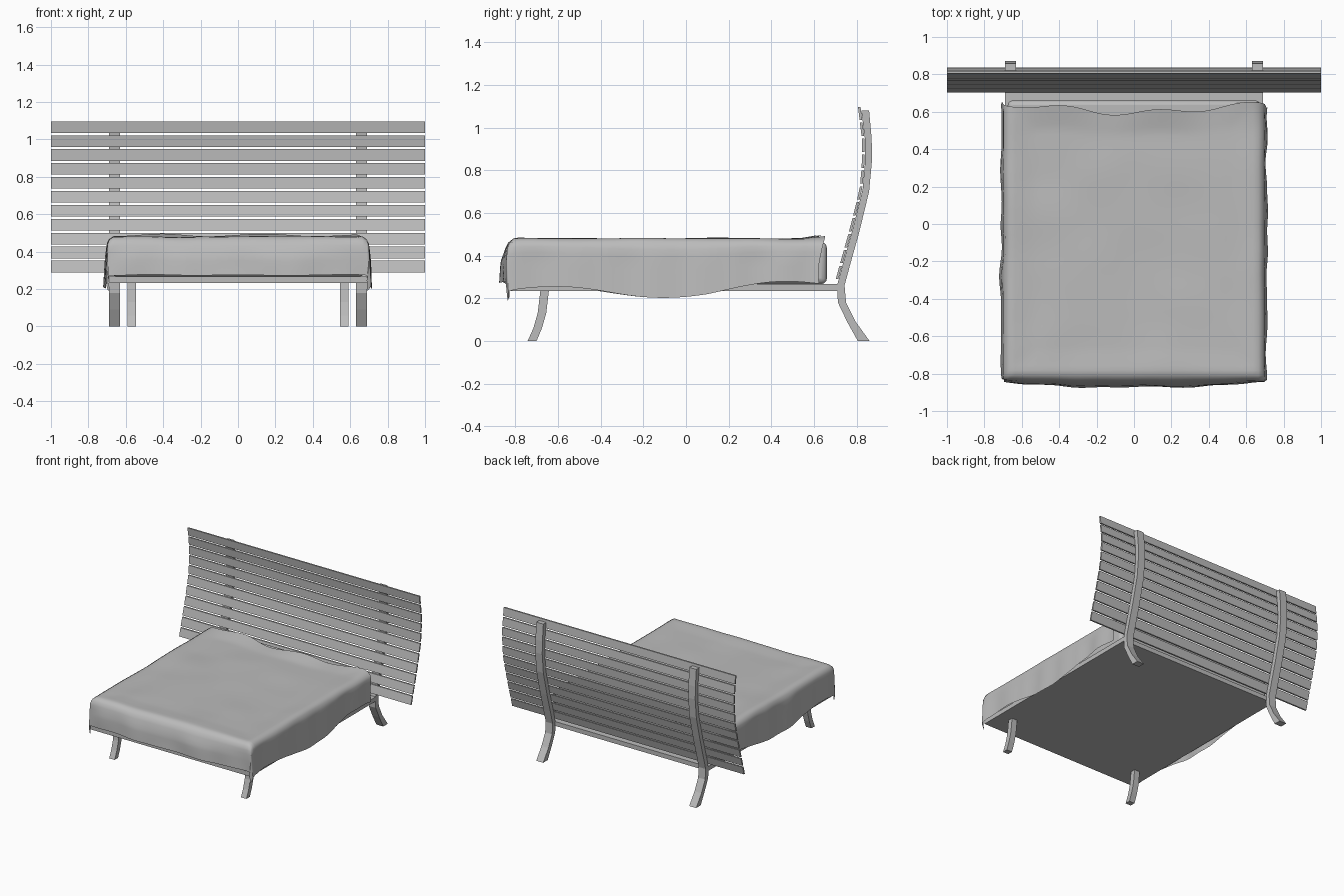
import bpy, bmesh, math
from mathutils import Vector, noise

cube = bpy.data.objects.get("Cube")
if cube:
    bpy.data.objects.remove(cube, do_unlink=True)

grey = bpy.data.materials.new("light grey")
grey.use_nodes = True
grey.diffuse_color = (0.5, 0.5, 0.5, 1)
grey.node_tree.nodes["Principled BSDF"].inputs["Base Color"].default_value = (0.5, 0.5, 0.5, 1)


def finish(bm, name):
    """Turn a bmesh into a named object."""
    bmesh.ops.recalc_face_normals(bm, faces=bm.faces)
    mesh = bpy.data.meshes.new(name)
    bm.to_mesh(mesh)
    bm.free()
    mesh.materials.append(grey)
    obj = bpy.data.objects.new(name, mesh)
    bpy.context.collection.objects.link(obj)
    return obj


def smooth(obj, angle):
    bpy.ops.object.select_all(action='DESELECT')
    obj.select_set(True)
    bpy.context.view_layer.objects.active = obj
    bpy.ops.object.shade_smooth_by_angle(angle=math.radians(angle))


def strip(name, x0, x1, front, back):
    """Solid between two (y, z) edge lines, from x0 to x1."""
    bm = bmesh.new()
    rings = [[bm.verts.new(p) for p in ((x0, *f), (x1, *f), (x1, *b), (x0, *b))]
             for f, b in zip(front, back)]
    for a, b in zip(rings, rings[1:]):
        for i in range(4):
            j = (i + 1) % 4
            bm.faces.new((a[i], a[j], b[j], b[i]))
    bm.faces.new(rings[0])
    bm.faces.new(rings[-1])
    return finish(bm, name)


def box(name, x, y0, y1, z0, z1, bevel=0):
    obj = strip(name, -x, x, [(y0, z0), (y0, z1)], [(y1, z0), (y1, z1)])
    if bevel:
        mod = obj.modifiers.new("rounding", 'BEVEL')
        mod.width, mod.segments = bevel, 3
        smooth(obj, 40)
    return obj


# Curved posts (rear legs and headboard supports) and front legs
post_front = [(.805, 0), (.755, .09), (.712, .18), (.708, .26), (.735, .36), (.78, .52),
              (.828, .71), (.84, .85), (.838, .95), (.822, 1.08)]
post_back = [(.86, 0), (.795, .09), (.75, .18), (.743, .26), (.77, .36), (.812, .51),
             (.858, .70), (.872, .85), (.87, .95), (.858, 1.08)]
leg_front = [(-.742, 0), (-.715, .06), (-.695, .13), (-.682, .24)]
leg_back = [(-.70, 0), (-.675, .06), (-.655, .13), (-.642, .24)]
for side, s in (("left", 1), ("right", -1)):
    strip(side + "_headboard_post", s * .63, s * .69, post_front, post_back)
    strip(side + "_front_leg", s * .545, s * .592, leg_front, leg_back)


# Headboard slats following the front of the posts
def post_y(z):
    for (ya, za), (yb, zb) in zip(post_front, post_front[1:]):
        if z <= zb or (yb, zb) == post_front[-1]:
            return ya + (yb - ya) * (z - za) / (zb - za)


COUNT = 11
for i in range(COUNT):
    z0 = .29 + i * .0745
    z1 = z0 + .062
    ya, yb = post_y(z0), post_y(z1)
    strip("headboard_slat_%02d" % (i + 1), -1, 1,
          [(ya - .014, z0), (yb - .014, z1)], [(ya - .002, z0), (yb - .002, z1)])

# Platform and mattress
box("platform", .69, -.83, .715, .233, .267)
box("mattress", .675, -.81, .66, .267, .462, .025)

# Draped blanket: flat top, rounded bend, hanging sides, folded front corners
HALF, FOOT, HEAD, TOP, R = .70, -.835, .64, .474, .045
SIDE_DROP, FOOT_DROP = .27, .225


def bend(over):
    """Outward travel and drop for a length of cloth past the bend start."""
    if over <= 0:
        return 0, 0
    arc = R * math.pi / 2
    if over < arc:
        a = over / R
        return R * math.sin(a), R * (1 - math.cos(a))
    return R + .06 * (over - arc), R + over - arc


def drape(u, v):
    x_flat, y_flat = HALF - R, FOOT + R
    y_end = HEAD - .045 * math.cos(u * 2.2) ** 2 + .015 * math.sin(u * 13)
    over_x = max(0, abs(u) - x_flat)
    hem = 1 + .10 * math.sin(v * 6 + 2.2) - .22 * max(0, v - .1)
    push_x, drop_x = bend(over_x * (hem if over_x > R else 1))
    over_y = max(0, y_flat - v)
    push_y, drop_y = bend(over_y)
    side = math.copysign(1, u)
    fold = min(drop_x, drop_y)
    x = side * (min(abs(u), x_flat) + push_x - .1 * fold)
    y = max(v, y_flat) - push_y
    y -= .03 * math.cos(u * 2.1) * min(1, drop_y / .1)
    if v > .3:
        y += (y_end - HEAD) * (v - .3) / (HEAD - .3)
    drop = max(drop_x, drop_y) + .12 * fold
    wave = noise.noise(Vector((u * 4, v * 4, .5)))
    edge = max(0, 1 - min(x_flat - abs(u), v - y_flat, HEAD - v) / .12)
    z = TOP - drop + .006 * wave + .008 * min(edge, 1) * (1 - min(1, drop / .06))
    if v > .5 and over_x == 0:
        z += .012 * (v - .5) / .14 * (.5 + .5 * math.sin(u * 11))
    x += side * .022 * noise.noise(Vector((side * 3, v * 5, 2))) * min(1, drop_x / .1)
    y += .012 * noise.noise(Vector((u * 5, 7, drop * 4))) * min(1, drop_y / .1)
    return x, y, z


NU, NV = 64, 64
u_max = HALF - R + SIDE_DROP
v_min = FOOT + R - FOOT_DROP
bm = bmesh.new()
grid = [[bm.verts.new(drape(u_max * (2 * i / NU - 1), v_min + (HEAD - v_min) * j / NV))
         for i in range(NU + 1)] for j in range(NV + 1)]
for a, b in zip(grid, grid[1:]):
    for i in range(NU):
        bm.faces.new((a[i], a[i + 1], b[i + 1], b[i]))
blanket = finish(bm, "blanket")
smooth(blanket, 60)
